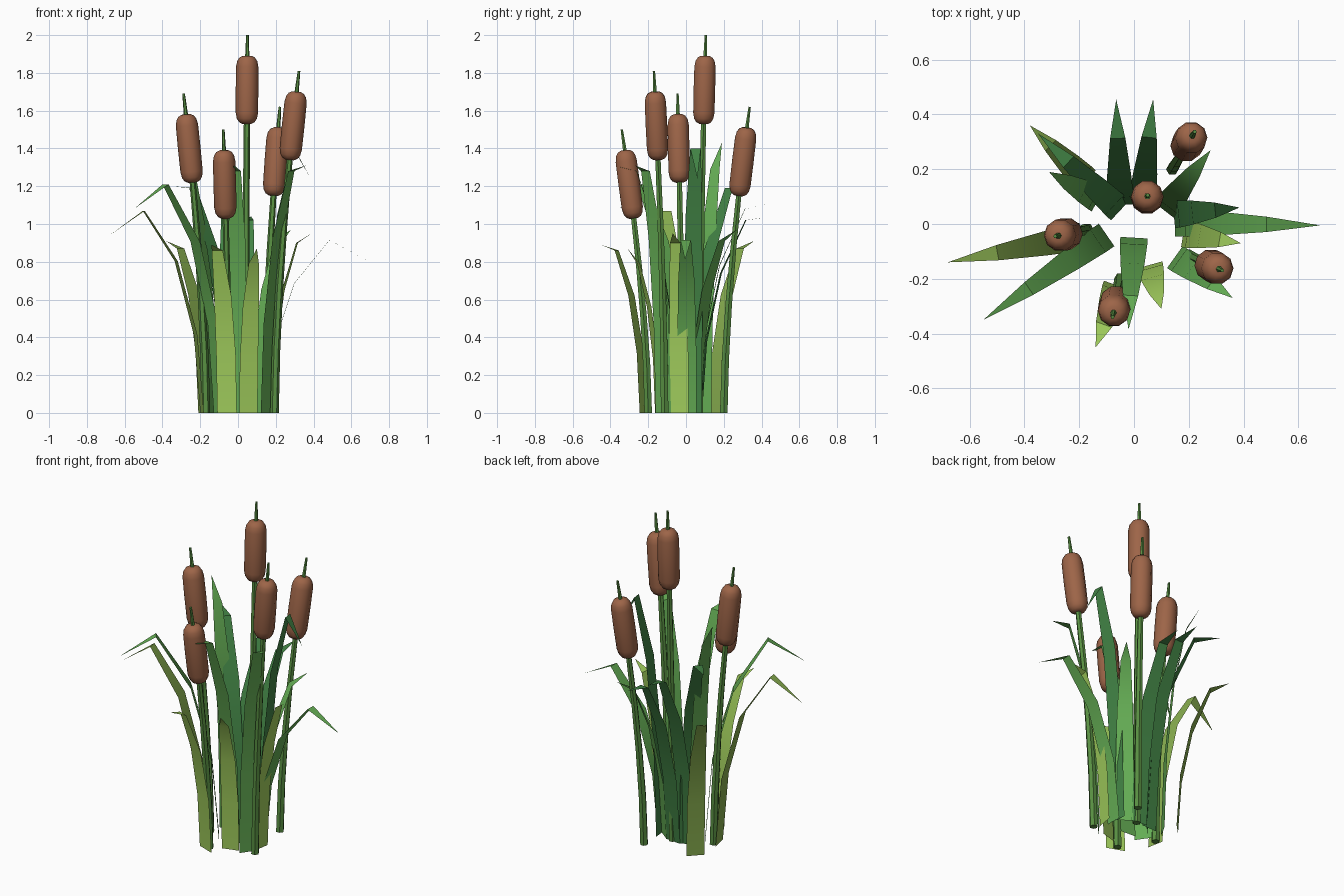
import bpy, math
from mathutils import Vector

if "Cube" in bpy.data.objects:
    bpy.data.objects.remove(bpy.data.objects["Cube"])


def material(name, rgb):
    m = bpy.data.materials.new(name)
    m.diffuse_color = (*rgb, 1)
    m.use_nodes = True
    m.node_tree.nodes["Principled BSDF"].inputs["Base Color"].default_value = m.diffuse_color
    return m


BROWN = material("seed_brown", (0.34, 0.13, 0.065))
STEM = material("stem_green", (0.10, 0.28, 0.055))
GREENS = {
    "lime": material("leaf_lime", (0.36, 0.62, 0.11)),
    "olive": material("leaf_olive", (0.25, 0.43, 0.08)),
    "mid": material("leaf_mid", (0.13, 0.42, 0.09)),
    "dark": material("leaf_dark", (0.055, 0.23, 0.06)),
}


def make(name, verts, faces, mat, angle):
    me = bpy.data.meshes.new(name)
    me.from_pydata(verts, [], faces)
    me.materials.append(mat)
    ob = bpy.data.objects.new(name, me)
    bpy.context.collection.objects.link(ob)
    bpy.ops.object.select_all(action='DESELECT')
    ob.select_set(True)
    bpy.context.view_layer.objects.active = ob
    bpy.ops.object.shade_smooth_by_angle(angle=math.radians(angle))
    return ob


def tube(name, path, radii, sides, mat, angle):
    """Capped loft of regular polygons along a near-vertical path."""
    verts, faces = [], []
    n = len(path)
    for i, (p, r) in enumerate(zip(path, radii)):
        axis = (path[min(i + 1, n - 1)] - path[max(i - 1, 0)]).normalized()
        u = Vector((0, 1, 0)).cross(axis).normalized()
        v = axis.cross(u)
        for k in range(sides):
            a = 2 * math.pi * k / sides
            verts.append(p + r * (math.cos(a) * u + math.sin(a) * v))
    for i in range(n - 1):
        for k in range(sides):
            a, b = i * sides + k, i * sides + (k + 1) % sides
            faces.append((a, b, b + sides, a + sides))
    faces.append(tuple(reversed(range(sides))))
    faces.append(tuple(range((n - 1) * sides, n * sides)))
    return make(name, verts, faces, mat, angle)


def cattail(i, base, tip, height):
    b, d = Vector((*base, 0)), Vector((tip[0] - base[0], tip[1] - base[1], 0))

    def at(z):
        return b + d * (z / height) ** 1.6 + Vector((0, 0, z))

    # Stem, bending outward, up into the head
    low, high = height - 0.47, height - 0.11
    zs = [low * f for f in (0, 0.25, 0.5, 0.75, 1)] + [high]
    tube(f"stem_{i}", [at(z) for z in zs],
         [0.023, 0.022, 0.02, 0.018, 0.016, 0.012], 6, STEM, 30)
    # Thin spike above the head
    tube(f"spike_{i}", [at(high - 0.02), at(height)], [0.012, 0.007], 6, STEM, 30)
    # Rounded seed head
    prof = [(0, 0.024), (0.025, 0.041), (0.075, 0.053), (0.16, 0.059), (0.5, 0.060),
            (0.84, 0.059), (0.925, 0.053), (0.975, 0.041), (1, 0.024)]
    p0, p1 = at(low), at(high)
    tube(f"seed_head_{i}", [p0.lerp(p1, f) for f, r in prof],
         [r for f, r in prof], 10, BROWN, 50)


def leaf(i, colour, base, tip, z3, z4, width=0.1):
    """Flat four-segment blade; z3 is the height at the last bend, z4 at the tip."""
    b = Vector((*base, 0))
    d = Vector((tip[0] - base[0], tip[1] - base[1], 0))
    side = Vector((-d.y, d.x, 0)).normalized() * width / 2
    rise = (z3 - 0.237 * z4) / 0.513
    verts, faces = [], []
    for k, (out, w) in enumerate(((0, 1), (0.07, 1), (0.28, 0.88), (0.63, 0.56))):
        t = k / 4
        c = b + d * out + Vector((0, 0, rise * t - (rise - z4) * t ** 5))
        verts += [c - side * w, c + side * w]
    verts.append(b + d + Vector((0, 0, z4)))
    for k in range(3):
        faces.append((2 * k, 2 * k + 1, 2 * k + 3, 2 * k + 2))
    faces.append((6, 7, 8))
    make(f"leaf_{i}", verts, faces, GREENS[colour], 40)


# Five cattails: base, tip, height
for i, c in enumerate([
    ((0.04, 0.07), (0.05, 0.105), 2.0),
    ((0.193, -0.113), (0.323, -0.17), 1.81),
    ((0.14, 0.20), (0.222, 0.337), 1.62),
    ((-0.17, -0.02), (-0.288, -0.045), 1.69),
    ((-0.05, -0.2), (-0.078, -0.34), 1.50),
], 1):
    cattail(i, *c)

# Leaf fan: colour, base, tip, bend height, tip height
for i, l in enumerate([
    ("olive", (-0.19, -0.045), (-0.68, -0.14), 1.07, 0.94),
    ("mid", (-0.10, -0.04), (-0.55, -0.35), 1.21, 1.08),
    ("dark", (-0.05, 0.07), (-0.065, 0.455), 1.08, 1.11),
    ("dark", (0.03, 0.08), (0.07, 0.455), 1.02, 1.04),
    ("mid", (0.11, 0.05), (0.28, 0.27), 0.91, 0.97),
    ("dark", (0.145, 0.035), (0.385, 0.06), 1.40, 1.24),
    ("mid", (0.15, 0.005), (0.68, -0.005), 0.915, 0.81),
    ("lime", (0.18, -0.035), (0.39, -0.07), 0.90, 0.95),
    ("mid", (0.15, -0.12), (0.36, -0.27), 1.28, 1.31),
    ("lime", (0.055, -0.15), (0.10, -0.31), 0.79, 0.87),
    ("mid", (0.0, -0.05), (-0.02, -0.385), 1.28, 1.31),
    ("lime", (-0.058, -0.226), (-0.14, -0.45), 0.86, 0.89, 0.11),
    ("olive", (-0.175, 0.16), (-0.38, 0.36), 0.87, 0.91),
    ("dark", (-0.05, 0.05), (-0.35, 0.33), 1.19, 1.20),
    ("mid", (-0.13, 0.09), (-0.31, 0.19), 1.29, 1.43),
], 1):
    leaf(i, *l)
